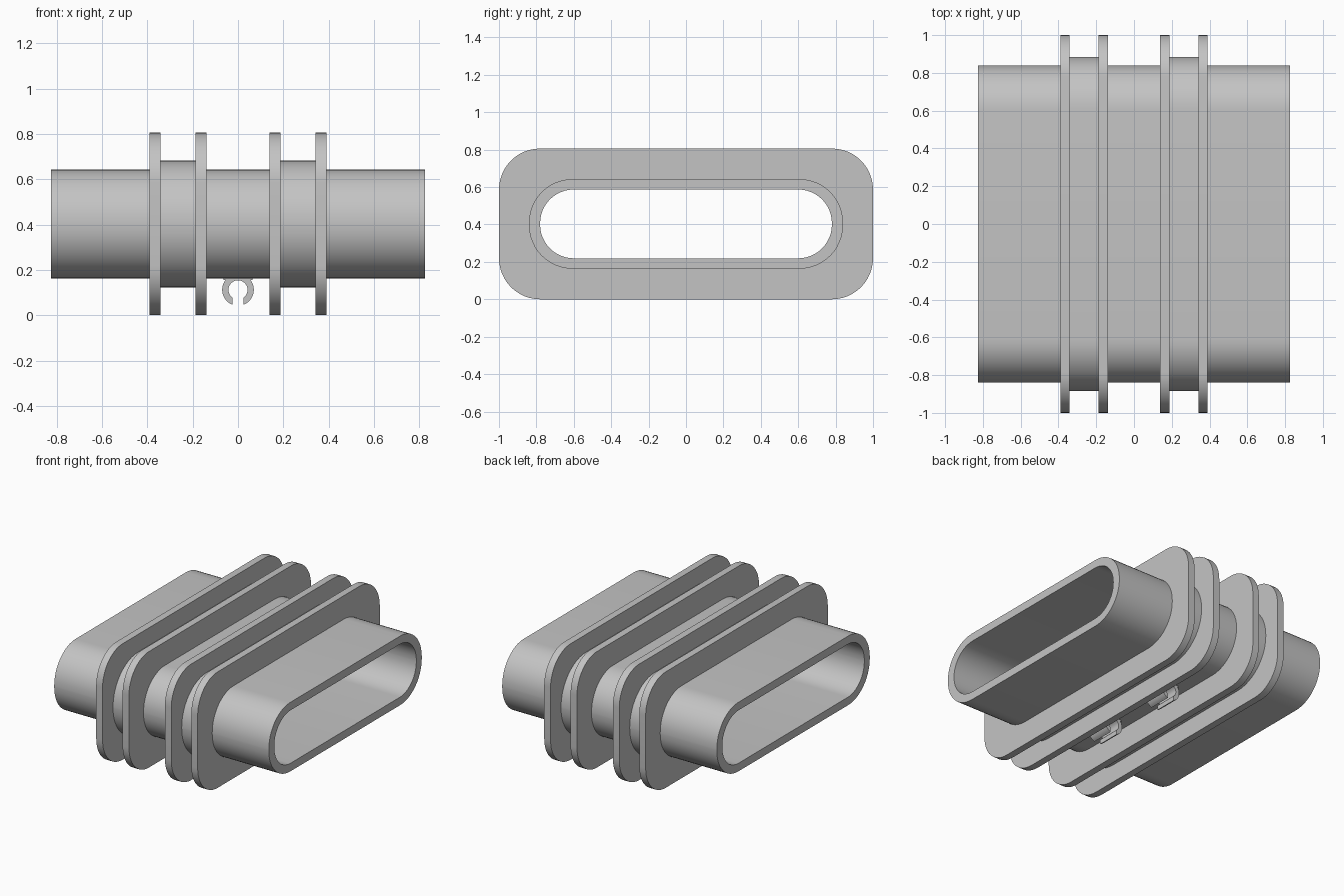
import bpy, bmesh, math

cube = bpy.data.objects.get("Cube")
if cube:
    bpy.data.objects.remove(cube)

grey = bpy.data.materials.new("plain_grey")
grey.use_nodes = True
colour = (0.55, 0.55, 0.55, 1)
grey.diffuse_color = colour
grey.node_tree.nodes["Principled BSDF"].inputs["Base Color"].default_value = colour

MID_Z = 0.403


def finish(name, bm):
    bmesh.ops.recalc_face_normals(bm, faces=bm.faces)
    mesh = bpy.data.meshes.new(name)
    bm.to_mesh(mesh)
    bm.free()
    mesh.materials.append(grey)
    obj = bpy.data.objects.new(name, mesh)
    bpy.context.collection.objects.link(obj)
    bpy.ops.object.select_all(action="DESELECT")
    obj.select_set(True)
    bpy.context.view_layer.objects.active = obj
    bpy.ops.object.shade_smooth_by_angle(angle=math.radians(30))
    return obj


def rounded(half_y, half_z, radius, steps=12):
    """Rounded rectangle as (y, z) points."""
    points = []
    for corner, (sy, sz) in enumerate([(1, 1), (-1, 1), (-1, -1), (1, -1)]):
        for i in range(steps + 1):
            a = (corner + i / steps) * math.pi / 2
            points.append((sy * (half_y - radius) + radius * math.cos(a),
                           MID_Z + sz * (half_z - radius) + radius * math.sin(a)))
    return points


def sleeve(name, outer, inner, x0, x1):
    """Hollow rounded band running along x."""
    bm = bmesh.new()
    rings = [[bm.verts.new((x, y, z)) for y, z in rounded(*shape)]
             for shape, x in [(outer, x0), (outer, x1), (inner, x1), (inner, x0)]]
    n = len(rings[0])
    for k in range(4):
        a, b = rings[k], rings[(k + 1) % 4]
        for i in range(n):
            j = (i + 1) % n
            bm.faces.new((a[i], a[j], b[j], b[i]))
    return finish(name, bm)


def clip(name, y, length=0.16, centre=0.112, outer=0.07, inner=0.042):
    """C-shaped hook, open at the bottom, with straight-cut lips."""
    bm = bmesh.new()
    steps, gap = 32, 0.024
    rows = []
    for i in range(steps + 1):
        t = i / steps
        row = []
        for r in (inner, outer):
            half = math.pi - math.asin(gap / r)
            a = half * (2 * t - 1)
            row.append((r * math.sin(a), centre + r * math.cos(a)))
        rows.append(row)
    outline = [r[0] for r in rows] + [r[1] for r in reversed(rows)]
    front = [bm.verts.new((x, y - length / 2, z)) for x, z in outline]
    back = [bm.verts.new((x, y + length / 2, z)) for x, z in outline]
    n = len(outline)
    for i in range(n):
        j = (i + 1) % n
        bm.faces.new((front[i], front[j], back[j], back[i]))
    for side in (front, back):
        for i in range(steps):
            bm.faces.new((side[i], side[i + 1], side[n - 2 - i], side[n - 1 - i]))
    # Mounting foot against the duct
    foot = bmesh.ops.create_cube(bm, size=1)["verts"]
    bmesh.ops.scale(bm, vec=(0.13, length, 0.018), verts=foot)
    bmesh.ops.translate(bm, vec=(0, y, 0.164), verts=foot)
    return finish(name, bm)


# Duct with an open bore
sleeve("duct", (0.84, 0.24, 0.235), (0.78, 0.184, 0.18), -0.825, 0.825)

# Flange pairs with a raised collar between each pair
wall = (0.81, 0.21, 0.207)
for side, s in (("left", 1), ("right", -1)):
    for part, shape, a, b in [("inner_flange", (1.0, 0.403, 0.22), 0.138, 0.187),
                              ("collar", (0.885, 0.28, 0.275), 0.187, 0.341),
                              ("outer_flange", (1.0, 0.403, 0.22), 0.341, 0.39)]:
        sleeve(f"{side}_{part}", shape, wall, s * a, s * b)

# Hooks under the middle of the duct
for name, y in (("front_clip", -0.28), ("back_clip", 0.28)):
    clip(name, y)
